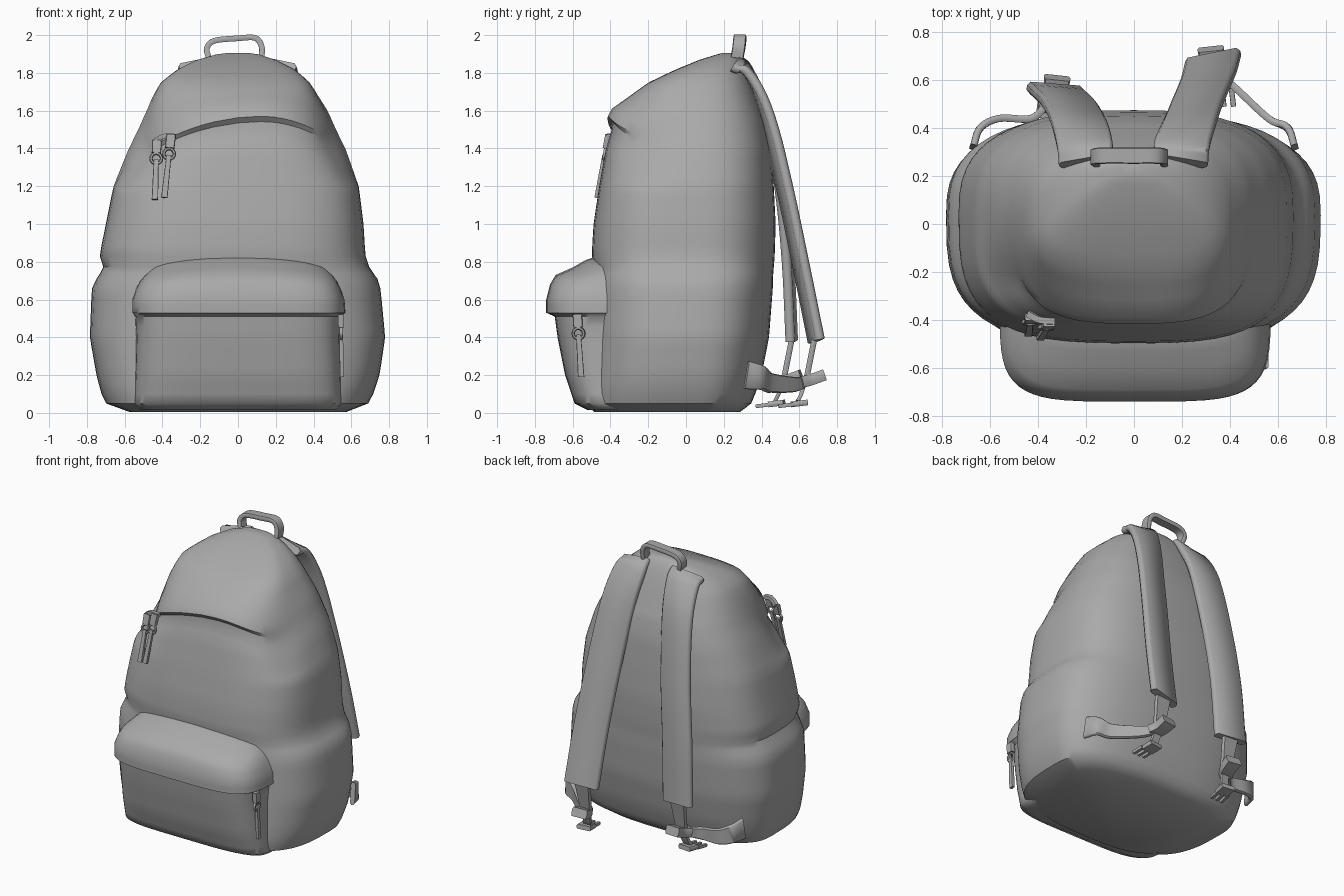
import bpy, bmesh, math
from mathutils import Vector

if "Cube" in bpy.data.objects:
    bpy.data.objects.remove(bpy.data.objects["Cube"], do_unlink=True)

fabric = bpy.data.materials.new("grey_fabric")
fabric.use_nodes = True
GREY = (0.4, 0.4, 0.4, 1)
fabric.diffuse_color = GREY
fabric.node_tree.nodes["Principled BSDF"].inputs["Base Color"].default_value = GREY


def finish(name, bm, angle=50):
    bmesh.ops.recalc_face_normals(bm, faces=bm.faces)
    mesh = bpy.data.meshes.new(name)
    bm.to_mesh(mesh)
    bm.free()
    mesh.materials.append(fabric)
    ob = bpy.data.objects.new(name, mesh)
    bpy.context.collection.objects.link(ob)
    bpy.ops.object.select_all(action="DESELECT")
    ob.select_set(True)
    bpy.context.view_layer.objects.active = ob
    bpy.ops.object.shade_smooth_by_angle(angle=math.radians(angle))
    return ob


def skin(name, rings):
    """Join closed rings of points into a capped tube."""
    bm = bmesh.new()
    rows = [[bm.verts.new(p) for p in ring] for ring in rings]
    n = len(rows[0])
    for a, b in zip(rows, rows[1:]):
        for i in range(n):
            j = (i + 1) % n
            bm.faces.new((a[i], a[j], b[j], b[i]))
    bm.faces.new(rows[0][::-1])
    bm.faces.new(rows[-1])
    return finish(name, bm)


def signed_pow(v, e):
    return math.copysign(abs(v) ** e, v)


def section(level, centre, back_power, front_power, count=56):
    """Rounded-box outline: z, left width, right width, front y, back y."""
    z, wl, wr, front, back = level
    mid = min(max(centre, front + 0.4 * (back - front)), back)
    ring = []
    for i in range(count):
        a = math.tau * i / count
        c, s = math.cos(a), math.sin(a)
        power = back_power if s > 0 else front_power
        c, s = signed_pow(c, 2 / power), signed_pow(s, 2 / power)
        x = c * (wr if c > 0 else wl)
        y = mid + s * ((back - mid) if s > 0 else (mid - front))
        ring.append(Vector((x, y, z)))
    return ring


def loft(name, levels, centre, back_power, front_power, bend):
    rings = []
    for a, b in zip(levels, levels[1:]):
        steps = max(1, math.ceil((b[0] - a[0]) / 0.06))
        for k in range(steps):
            lev = [u + (v - u) * k / steps for u, v in zip(a, b)]
            rings.append(section(lev, centre, back_power, front_power))
    rings.append(section(levels[-1], centre, back_power, front_power))
    return skin(name, [[bend(p) for p in r] for r in rings])


def sample(points, steps=6):
    """Smooth path through the points."""
    pts = [Vector(p) for p in points]
    ext = [2 * pts[0] - pts[1]] + pts + [2 * pts[-1] - pts[-2]]
    out = []
    for a, b, c, d in zip(ext, ext[1:], ext[2:], ext[3:]):
        for k in range(steps):
            t = k / steps
            out.append(0.5 * (2 * b + (c - a) * t + (2 * a - 5 * b + 4 * c - d) * t * t
                              + (3 * b - a - 3 * c + d) * t ** 3))
    return out + [pts[-1]]


def ribbon(name, points, width, thick, across, end_width=None, end_across=None):
    """Flat strap with softened edges swept along a path."""
    path = sample(points)
    end_width = end_width or width
    across, end_across = Vector(across), Vector(end_across or across)
    outline = [(-1, -.4), (-.88, -1), (.88, -1), (1, -.4), (1, .4), (.88, 1), (-.88, 1), (-1, .4)]
    rings = []
    for i, p in enumerate(path):
        t = (path[min(i + 1, len(path) - 1)] - path[max(i - 1, 0)]).normalized()
        f = i / (len(path) - 1)
        n = t.cross(across.lerp(end_across, min(1, f * 2))).normalized()
        w = n.cross(t)
        half = (width + (end_width - width) * f) / 2
        rings.append([p + w * u * half + n * v * thick / 2 for u, v in outline])
    return skin(name, rings)


# Main bag body, with an overhanging fold across the upper front
def fold_bend(p):
    peak = max(0, 1 - (1.57 - p.z) / 0.4) if p.z < 1.57 else max(0, 1 - (p.z - 1.57) / 0.2)
    reach = min(1, max(0, -p.y / 0.25))
    drop = (0.5 if p.x < 0.12 else 0.9) * (p.x - 0.12) ** 2
    return p - Vector((0, 0, drop * peak * reach))


body = loft("bag_body", [
    (0.0, .56, .56, -.48, .28), (0.05, .71, .70, -.54, .35), (0.2, .75, .75, -.52, .40),
    (0.4, .785, .78, -.50, .44), (0.66, .775, .755, -.49, .46), (0.71, .75, .74, -.485, .46),
    (0.77, .71, .695, -.485, .465), (0.83, .735, .675, -.50, .47), (1.0, .70, .665, -.49, .475),
    (1.2, .66, .64, -.46, .465), (1.4, .58, .57, -.425, .45), (1.5, .53, .52, -.395, .43),
    (1.545, .51, .50, -.39, .42), (1.57, .50, .49, -.42, .41), (1.61, .48, .47, -.40, .395),
    (1.67, .455, .43, -.31, .375), (1.75, .41, .38, -.20, .345), (1.82, .32, .30, -.05, .315),
    (1.87, .22, .20, .07, .29), (1.9, .11, .11, .17, .265), (1.907, .04, .04, .20, .25)],
    0.04, 2.7, 3.2, fold_bend)
relax = body.modifiers.new("soften", "SMOOTH")
relax.factor, relax.iterations = 0.35, 2


# Front pocket with an overhanging zip lip and slightly drooping top corners
def pocket_bend(p):
    droop = 0.07 * max(0, (p.z - 0.6) / 0.24) * min(1, abs(p.x) / 0.55) ** 2
    return p - Vector((0, 0, droop))


loft("front_pocket", [
    (0.015, .52, .52, -.52, -.2), (0.05, .55, .55, -.59, -.2), (0.2, .545, .545, -.64, -.2),
    (0.4, .54, .54, -.68, -.2), (0.51, .545, .545, -.695, -.2), (0.53, .56, .57, -.74, -.2),
    (0.6, .56, .565, -.74, -.2), (0.68, .54, .545, -.72, -.2), (0.73, .52, .525, -.69, -.2),
    (0.77, .49, .50, -.60, -.2), (0.81, .45, .46, -.53, -.2), (0.83, .40, .40, -.47, -.2)],
    -0.3, 4, 4.5, pocket_bend)

# Carry handle
ribbon("carry_handle", [(-.155, .27, 1.88), (-.165, .28, 1.93), (-.125, .285, 1.97), (0, .285, 1.983),
                        (.09, .285, 1.985), (.125, .28, 1.94), (.125, .27, 1.88)], .068, .03, (0, 1, 0))


# Shoulder strap, buckle, tail webbing and loose clip for one side
def harness(label, side, strap, tilt, end_y):
    def at(x, y, z):
        return (side * x, y, z)
    ribbon(label + "_shoulder_strap", strap, .23, .05, (1, 0, -.3 * side), .235, tilt)
    ribbon(label + "_adjuster_webbing", [at(.33, end_y, .39), at(.33, end_y - .02, .29),
                                         at(.33, end_y - .04, .19)], .12, .03, (1, 0, 0), .08)
    ribbon(label + "_buckle", [at(.32, end_y + .05, .20), at(.33, end_y - .02, .175),
                               at(.36, end_y - .08, .16)], .11, .06, (1, 0, 0), .09)
    ribbon(label + "_tail_webbing", [at(.36, end_y - .06, .16), at(.43, end_y - .12, .15),
                                     at(.56, .44, .16), at(.64, .40, .185), at(.67, .32, .20)],
           .06, .03, (0, 0, 1), .15)
    ribbon(label + "_clip_webbing", [at(.33, end_y - .05, .16), at(.34, end_y - .07, .10),
                                     at(.35, end_y - .09, .06)], .06, .02, (1, 0, 0))
    ribbon(label + "_clip", [at(.35, end_y - .04, .055), at(.36, end_y - .12, .045)],
           .10, .03, (1, 0, 0))
    for k in (-1, 0, 1):
        x = .365 + k * .04
        ribbon(label + "_clip_prong", [at(x, end_y - .11, .045), at(x + .01, end_y - .19, .035)],
               .022, .02, (1, 0, 0))


harness("left", 1, [(.195, .262, 1.85), (.20, .33, 1.80), (.23, .42, 1.6), (.27, .52, 1.2),
                    (.31, .615, .75), (.33, .69, .38)], (1, .22, 0), .68)
harness("right", -1, [(-.20, .262, 1.85), (-.205, .33, 1.80), (-.23, .425, 1.6), (-.27, .50, 1.2),
                      (-.31, .54, .8), (-.33, .56, .38)], (1, -.08, 0), .56)


# Zip pulls: slider, ring and cord tab
def zip_pull(name, top, bottom, across):
    top, bottom = Vector(top), Vector(bottom)
    line = bottom - top
    ribbon(name + "_slider", [top - line * .04, top + line * .18], .05, .03, across)
    bpy.ops.mesh.primitive_torus_add(major_segments=16, minor_segments=6, major_radius=.028,
                                     minor_radius=.009, location=top + line * .28)
    ring = bpy.context.object
    ring.name = name + "_ring"
    facing = line.cross(Vector(across))
    ring.rotation_euler = facing.to_track_quat("Z", "Y").to_euler()
    ring.data.materials.append(fabric)
    bpy.ops.object.shade_smooth_by_angle(angle=math.radians(60))
    ribbon(name + "_tab", [top + line * .3, top + line * .65, bottom], .026, .02, across, .034)


zip_pull("upper_zip_pull_outer", (-.43, -.39, 1.43), (-.44, -.46, 1.13), (1, 0, 0))
zip_pull("upper_zip_pull_inner", (-.355, -.415, 1.46), (-.39, -.475, 1.14), (1, 0, 0))
zip_pull("pocket_zip_pull", (.545, -.575, .51), (.55, -.555, .19), (0, 1, 0))
ribbon("upper_zip_bridge", [(-.44, -.375, 1.44), (-.39, -.40, 1.465), (-.33, -.405, 1.465)],
       .03, .025, (0, 1, 0))
